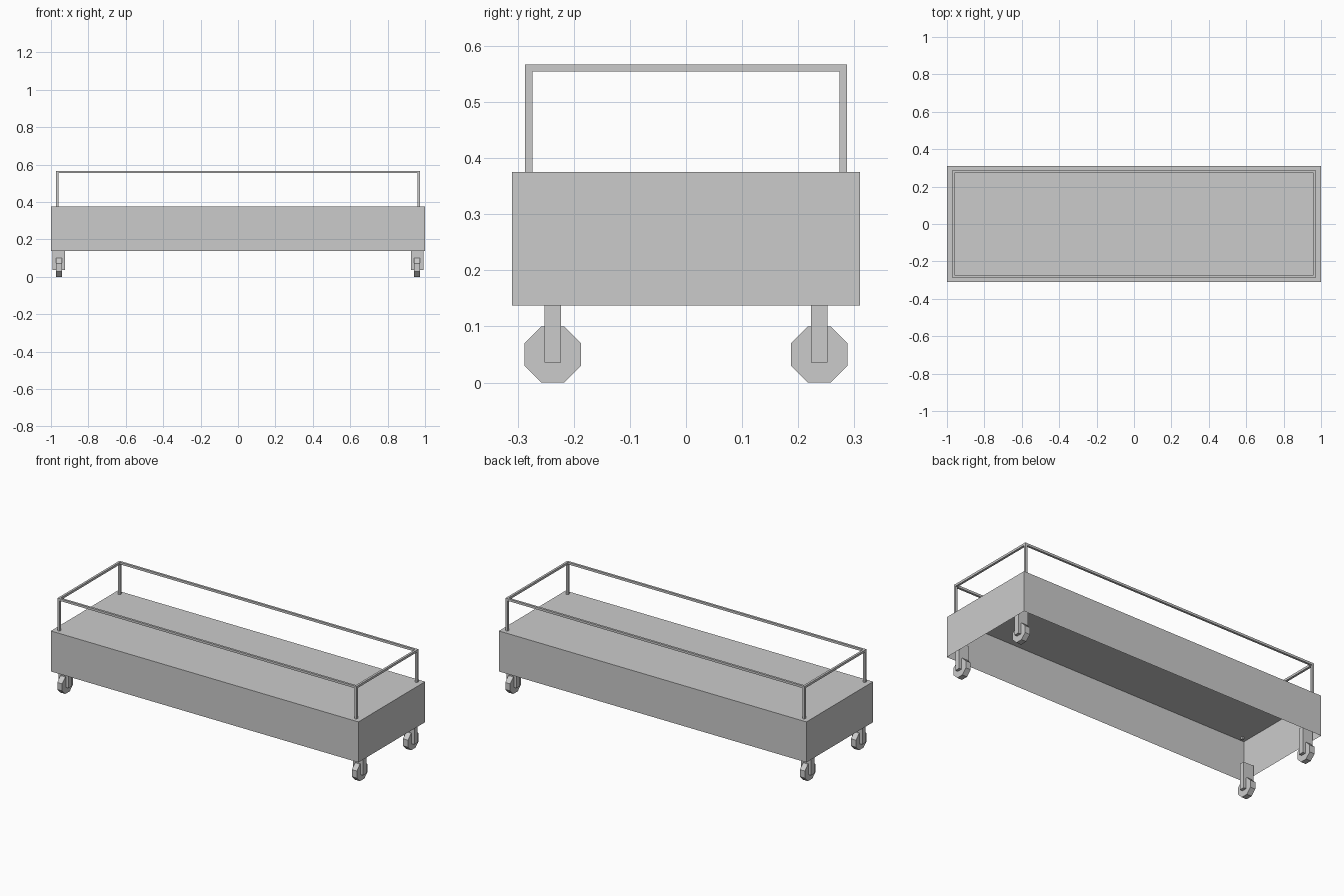
import bpy, bmesh, math
from mathutils import Matrix

default = bpy.data.objects.get("Cube")
if default:
    bpy.data.objects.remove(default, do_unlink=True)

# Single painted-metal colour
grey = bpy.data.materials.new("light_grey")
grey.use_nodes = True
colour = (0.6, 0.6, 0.6, 1)
grey.diffuse_color = colour
grey.node_tree.nodes["Principled BSDF"].inputs["Base Color"].default_value = colour


def finish(name, bm):
    mesh = bpy.data.meshes.new(name)
    bm.to_mesh(mesh)
    bm.free()
    mesh.materials.append(grey)
    obj = bpy.data.objects.new(name, mesh)
    bpy.context.scene.collection.objects.link(obj)
    return obj


def box(name, low, high, open_bottom=False):
    bm = bmesh.new()
    size = [h - l for l, h in zip(low, high)]
    centre = [(h + l) / 2 for l, h in zip(low, high)]
    bmesh.ops.create_cube(bm, size=1)
    bmesh.ops.transform(bm, verts=bm.verts,
                        matrix=Matrix.Translation(centre) @ Matrix.Diagonal((*size, 1)))
    if open_bottom:
        bm.normal_update()
        under = [f for f in bm.faces if f.normal.z < -0.5]
        bmesh.ops.delete(bm, geom=under, context='FACES')
    return finish(name, bm)


def wheel(name, x, y, radius, width):
    # Octagonal roller with flat top and bottom
    bm = bmesh.new()
    bmesh.ops.create_cone(bm, cap_ends=True, segments=8, depth=width,
                          radius1=radius / math.cos(math.pi / 8),
                          radius2=radius / math.cos(math.pi / 8))
    corner = max(bm.verts, key=lambda v: v.co.x)
    # Put edge midpoints, not corners, on the axes
    if abs(corner.co.y) < 0.001:
        bmesh.ops.rotate(bm, verts=bm.verts, matrix=Matrix.Rotation(math.pi / 8, 3, 'Z'))
    bmesh.ops.rotate(bm, verts=bm.verts, matrix=Matrix.Rotation(math.pi / 2, 3, 'Y'))
    bmesh.ops.translate(bm, verts=bm.verts, vec=(x, y, radius))
    return finish(name, bm)


# Hollow platform body, open underneath
FLOOR, DECK = 0.137, 0.375
box("platform_body", (-1, -0.31, FLOOR), (1, 0.31, DECK), open_bottom=True)

# Guard rail around the deck
RX, RY, TOP, T = 0.972, 0.287, 0.567, 0.013
for side, s in (("left", 1), ("right", -1)):
    x0, x1 = sorted((s * RX, s * (RX - T)))
    box(side + "_end_rail", (x0, -RY, TOP - T), (x1, RY, TOP))
for end, s in (("back", 1), ("front", -1)):
    y0, y1 = sorted((s * RY, s * (RY - T)))
    box(end + "_long_rail", (T - RX, y0, TOP - T), (RX - T, y1, TOP))

# Corner posts and casters
CX, CY = 0.958, 0.2375
for side, sx in (("left", 1), ("right", -1)):
    for end, sy in (("front", -1), ("back", 1)):
        tag = end + "_" + side
        x0, x1 = sorted((sx * RX, sx * (RX - T)))
        y0, y1 = sorted((sy * RY, sy * (RY - T)))
        box(tag + "_post", (x0, y0, DECK - 0.012), (x1, y1, TOP - T))
        x, y = sx * CX, sy * CY
        box(tag + "_caster_fork", (x - 0.033, y - 0.015, 0.036), (x + 0.033, y + 0.015, 0.19))
        wheel(tag + "_caster_wheel", x, y, 0.05, 0.032)
